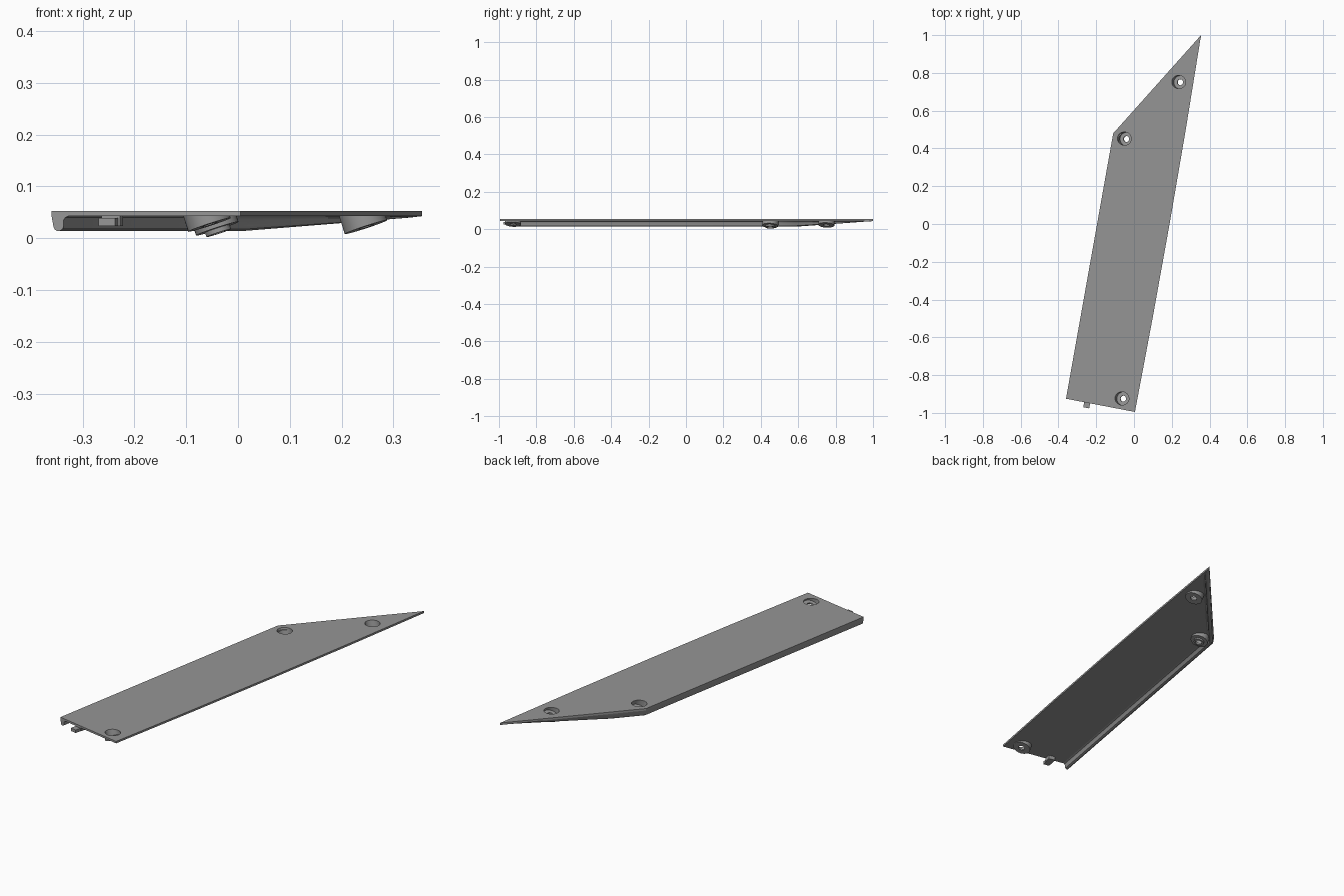
import bpy, bmesh, math
from mathutils import Vector

if "Cube" in bpy.data.objects:
    bpy.data.objects.remove(bpy.data.objects["Cube"])

TOP, UNDER = 0.053, 0.043
grey = bpy.data.materials.new("mid grey")
grey.diffuse_color = (0.3, 0.3, 0.3, 1)
grey.use_nodes = True
grey.node_tree.nodes["Principled BSDF"].inputs["Base Color"].default_value = grey.diffuse_color


def add_object(name, bm):
    bmesh.ops.recalc_face_normals(bm, faces=bm.faces[:])
    me = bpy.data.meshes.new(name)
    bm.to_mesh(me)
    bm.free()
    ob = bpy.data.objects.new(name, me)
    me.materials.append(grey)
    bpy.context.collection.objects.link(ob)
    return ob


def loft(name, rings):
    """Solid through a list of closed rings of equal length."""
    bm = bmesh.new()
    vs = [[bm.verts.new(p) for p in r] for r in rings]
    n = len(rings[0])
    for a, b in zip(vs, vs[1:]):
        for i in range(n):
            j = (i + 1) % n
            bm.faces.new((a[i], a[j], b[j], b[i]))
    bm.faces.new(vs[0][::-1])
    bm.faces.new(vs[-1])
    return add_object(name, bm)


def smooth(ob):
    bpy.ops.object.select_all(action='DESELECT')
    ob.select_set(True)
    bpy.context.view_layer.objects.active = ob
    bpy.ops.object.shade_smooth_by_angle(angle=math.radians(35))


# Thin top plate with a slightly bowed right edge
A, B, C, D = (Vector(p) for p in ((-0.36, -0.925), (0.005, -0.995), (0.355, 1.0), (-0.11, 0.48)))
outline = [A, B, Vector((0.1, -0.49)), Vector((0.19, 0.01)), Vector((0.274, 0.5)), C, D]
plate = loft("top_plate", [[(p.x, p.y, z) for p in outline] for z in (UNDER, TOP)])

# Rounded lip along the left edge and the tapering back edge
profile = [(0.0, 0.0435), (0.004, 0.022), (0.006, 0.017), (0.011, 0.014), (0.017, 0.0145),
           (0.022, 0.018), (0.024, 0.024), (0.024, 0.035), (0.027, 0.040), (0.035, 0.0435)]
n_left = Vector((D.y - A.y, A.x - D.x)).normalized()
n_back = Vector((C.y - D.y, D.x - C.x)).normalized()
mitre = (n_left + n_back) / (1 + n_left.dot(n_back))
sections = [(A, n_left, 1), (D, mitre, 1), (D.lerp(C, 0.24), n_back, 1),
            (D.lerp(C, 0.92), n_back, 0.13), (C, n_back * 0.02, 0.03)]
lip = loft("edge_lip", [[(*(p + n * u), 0.0435 - (0.0435 - z) * s) for u, z in profile]
                        for p, n, s in sections])
smooth(lip)

# Screw bosses leaning sideways, with a recess and a through hole
axis = Vector((0.31, -0.055, -0.95)).normalized()
side = axis.orthogonal().normalized()
other = axis.cross(side)


def lathe(name, centre, steps, n=40):
    """Stack of (radius, distance along the axis) circles."""
    rings = []
    for r, d in steps:
        rings.append([centre + axis * d + (side * math.cos(t) + other * math.sin(t)) * r
                      for t in (2 * math.pi * i / n for i in range(n))])
    return loft(name, rings)


def cut(ob, cutter):
    mod = ob.modifiers.new("cut", 'BOOLEAN')
    mod.operation = 'DIFFERENCE'
    mod.solver = 'EXACT'
    mod.object = cutter
    bpy.context.view_layer.objects.active = ob
    bpy.ops.object.modifier_apply(modifier=mod.name)


bosses = [("front_boss", (-0.055, -0.925, 0.026), False),
          ("corner_boss", (-0.040, 0.45, 0.0185), True),
          ("back_boss", (0.247, 0.75, 0.0215), False)]
for name, pos, stepped in bosses:
    c = Vector(pos)
    steps = [(0.043, -0.09), (0.043, 0.0)]
    if stepped:
        steps += [(0.025, 0.0), (0.025, 0.009)]
    boss = lathe(name, c, steps)
    # Trim the boss level inside the plate
    bm = bmesh.new()
    bm.from_mesh(boss.data)
    res = bmesh.ops.bisect_plane(bm, geom=bm.verts[:] + bm.edges[:] + bm.faces[:],
                                 plane_co=(0, 0, TOP - 0.004), plane_no=(0, 0, 1), clear_outer=True)
    bmesh.ops.holes_fill(bm, edges=[e for e in bm.edges if e.is_boundary], sides=0)
    bmesh.ops.recalc_face_normals(bm, faces=bm.faces[:])
    bm.to_mesh(boss.data)
    bm.free()
    floor = -0.002 if stepped else -0.008
    cutter = lathe("cutter", c, [(0.035, -0.1), (0.035, floor), (0.016, floor), (0.016, 0.03)])
    cutter.hide_render = True
    cut(boss, cutter)
    cut(plate, cutter)
    bpy.data.objects.remove(cutter)
    smooth(boss)

# Locating tab hooked under the front edge
edge = (B - A).normalized()
out = Vector((edge.y, -edge.x))
start = A + edge * 0.098


def tab_box(name, width, near, far, z0, z1):
    corners = [start + edge * u + out * v for u, v in
               ((0, near), (width, near), (width, far), (0, far))]
    loft(name, [[(p.x, p.y, z) for p in corners] for z in (z0, z1)])


tab_box("tab_tongue", 0.032, -0.035, 0.027, 0.024, 0.039)
tab_box("tab_root", 0.036, -0.035, -0.003, 0.024, 0.0435)
